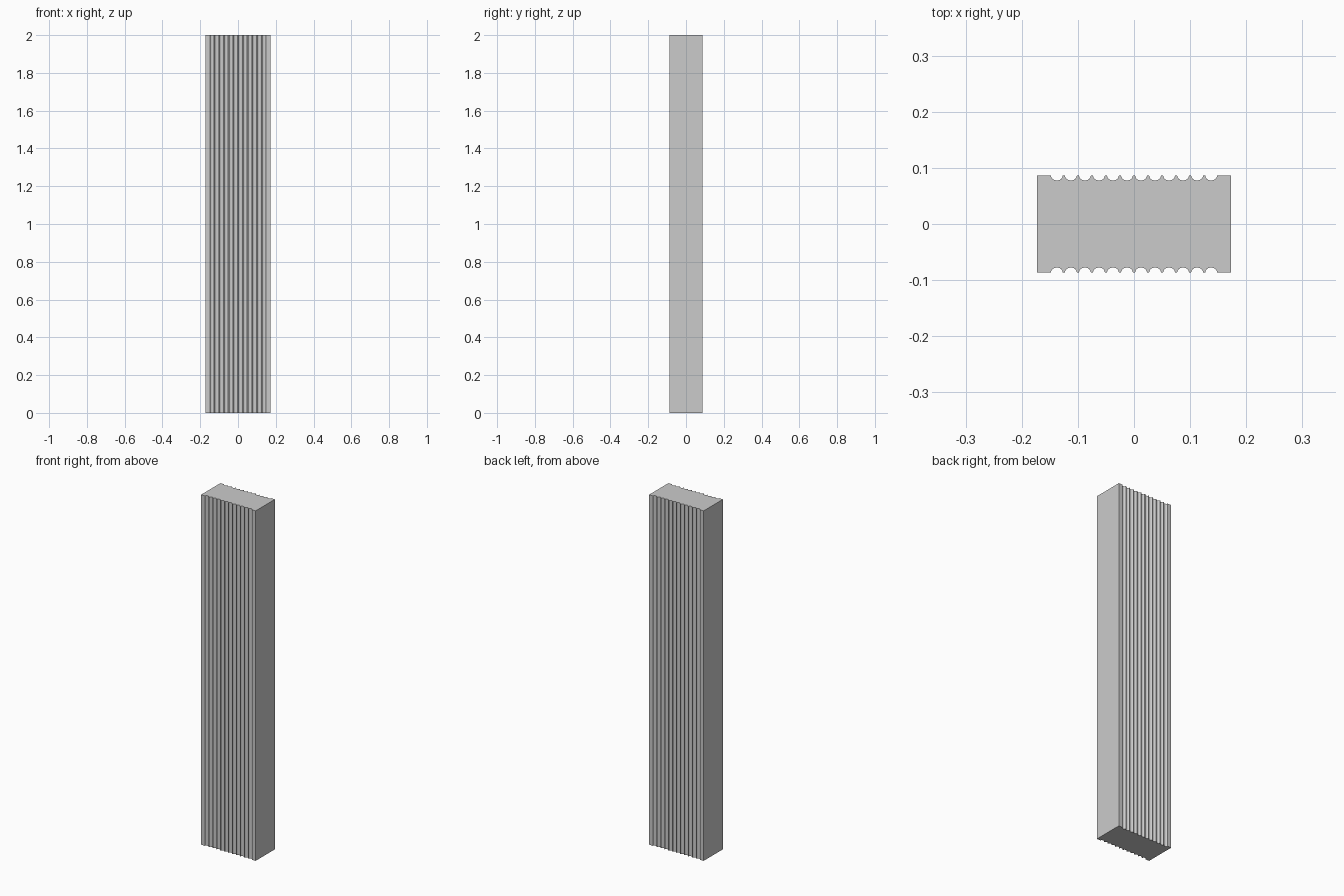
import bpy, bmesh, math

if "Cube" in bpy.data.objects:
    bpy.data.objects.remove(bpy.data.objects["Cube"])

HALF_W, HALF_D, HEIGHT = 0.1725, 0.0865, 2.0
FLUTES, PITCH = 12, 0.025
RADIUS, DEPTH, SEGMENTS = 0.0106, 0.009, 8

# Front edge of the plan, left to right, with concave flutes
front = [(-HALF_W, -HALF_D)]
for i in range(FLUTES):
    cx = (i - (FLUTES - 1) / 2) * PITCH
    for s in range(SEGMENTS + 1):
        a = math.pi * s / SEGMENTS
        front.append((cx - RADIUS * math.cos(a), -HALF_D + DEPTH * math.sin(a)))
front.append((HALF_W, -HALF_D))

# Back edge is the front turned half a revolution
outline = front + [(-x, -y) for x, y in front]

# Extrude the plan into the fluted pilaster shaft
bm = bmesh.new()
base = bm.faces.new([bm.verts.new((x, y, 0)) for x, y in outline])
top = bmesh.ops.extrude_face_region(bm, geom=[base], use_keep_orig=True)
bmesh.ops.translate(bm, vec=(0, 0, HEIGHT),
                    verts=[v for v in top["geom"] if isinstance(v, bmesh.types.BMVert)])
bmesh.ops.recalc_face_normals(bm, faces=bm.faces[:])
mesh = bpy.data.meshes.new("fluted_pilaster_shaft")
bm.to_mesh(mesh)
bm.free()
shaft = bpy.data.objects.new("fluted_pilaster_shaft", mesh)
bpy.context.collection.objects.link(shaft)

# Smooth flutes, crisp arrises
bpy.context.view_layer.objects.active = shaft
shaft.select_set(True)
bpy.ops.object.shade_smooth_by_angle(angle=math.radians(30))
